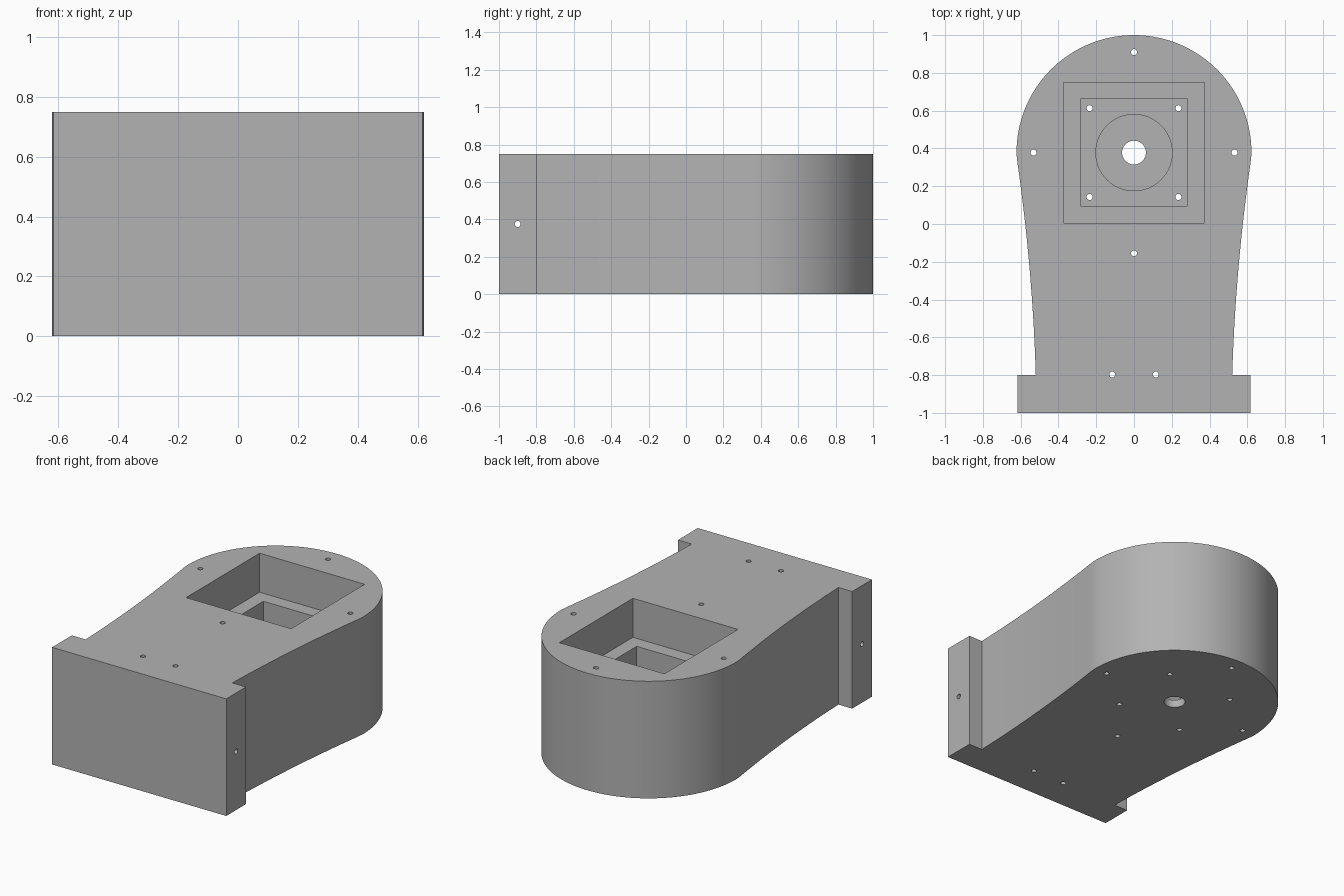
import bpy, bmesh, math

cube = bpy.data.objects.get("Cube")
if cube:
    bpy.data.objects.remove(cube, do_unlink=True)

HEIGHT = 0.75
CENTRE_Y = 0.378      # centre of the round end
RADIUS = 0.622

grey = bpy.data.materials.new("plain grey")
grey.use_nodes = True
colour = (0.45, 0.45, 0.45, 1)
grey.diffuse_color = colour
grey.node_tree.nodes["Principled BSDF"].inputs["Base Color"].default_value = colour


def add_object(name, bm):
    bmesh.ops.recalc_face_normals(bm, faces=bm.faces)
    mesh = bpy.data.meshes.new(name)
    bm.to_mesh(mesh)
    bm.free()
    obj = bpy.data.objects.new(name, mesh)
    mesh.materials.append(grey)
    bpy.context.collection.objects.link(obj)
    return obj


def prism(name, outline, z0, z1):
    bm = bmesh.new()
    face = bm.faces.new([bm.verts.new((x, y, z0)) for x, y in outline])
    top = bmesh.ops.extrude_face_region(bm, geom=[face])["geom"]
    verts = [v for v in top if isinstance(v, bmesh.types.BMVert)]
    bmesh.ops.translate(bm, verts=verts, vec=(0, 0, z1 - z0))
    return add_object(name, bm)


def circle(x, y, r, n):
    return [(x + r * math.cos(math.tau * i / n), y + r * math.sin(math.tau * i / n))
            for i in range(n)]


def square(half):
    return [(sx * half, CENTRE_Y + sy * half)
            for sx, sy in ((-1, -1), (1, -1), (1, 1), (-1, 1))]


# Body outline: flanged foot, flared neck and round end, mirrored across x
right = [(0.617, -1), (0.617, -0.8)]
steps = 16
for i in range(steps + 1):
    u = 1.135 * i / steps
    right.append((0.52 + 0.03 * u + 0.05 * u * u, u - 0.8))
arc = 40
start = math.asin((0.345 - CENTRE_Y) / RADIUS)
for i in range(1, arc):
    a = start + (math.pi / 2 - start) * i / arc
    right.append((RADIUS * math.cos(a), CENTRE_Y + RADIUS * math.sin(a)))
outline = right + [(0, 1)] + [(-x, y) for x, y in reversed(right)]
body = prism("motor_housing", outline, 0, HEIGHT)

# Stepped pocket, round recess and shaft hole
cutters = [
    prism("upper_pocket_cutter", square(0.372), 0.5, 1),
    prism("lower_pocket_cutter", square(0.283), 0.1, 0.9),
    prism("round_recess_cutter", circle(0, CENTRE_Y, 0.202, 64), 0.05, 0.8),
    prism("shaft_hole_cutter", circle(0, CENTRE_Y, 0.063, 40), -0.1, 0.7),
]

# Screw holes running right through
holes = [(0, 0.91), (0, -0.155), (0.532, CENTRE_Y), (-0.532, CENTRE_Y),
         (0.115, -0.797), (-0.115, -0.797)]
holes += [(sx * 0.235, CENTRE_Y + sy * 0.235) for sx in (-1, 1) for sy in (-1, 1)]
for x, y in holes:
    cutters.append(prism("screw_hole_cutter", circle(x, y, 0.016, 16), -0.1, 0.9))

# Cross hole through the foot
cross = prism("cross_hole_cutter", circle(0, 0, 0.016, 16), -0.8, 0.8)
cross.rotation_euler.y = math.pi / 2
cross.location = (0, -0.9, HEIGHT / 2)
cutters.append(cross)

bpy.ops.object.select_all(action="DESELECT")
body.select_set(True)
bpy.context.view_layer.objects.active = body
for cutter in cutters:
    cutter.hide_render = True
    mod = body.modifiers.new("cut", "BOOLEAN")
    mod.operation = "DIFFERENCE"
    mod.solver = "EXACT"
    mod.object = cutter
    bpy.ops.object.modifier_apply(modifier=mod.name)
    bpy.data.objects.remove(cutter, do_unlink=True)

bpy.ops.object.shade_smooth_by_angle(angle=math.radians(30))
